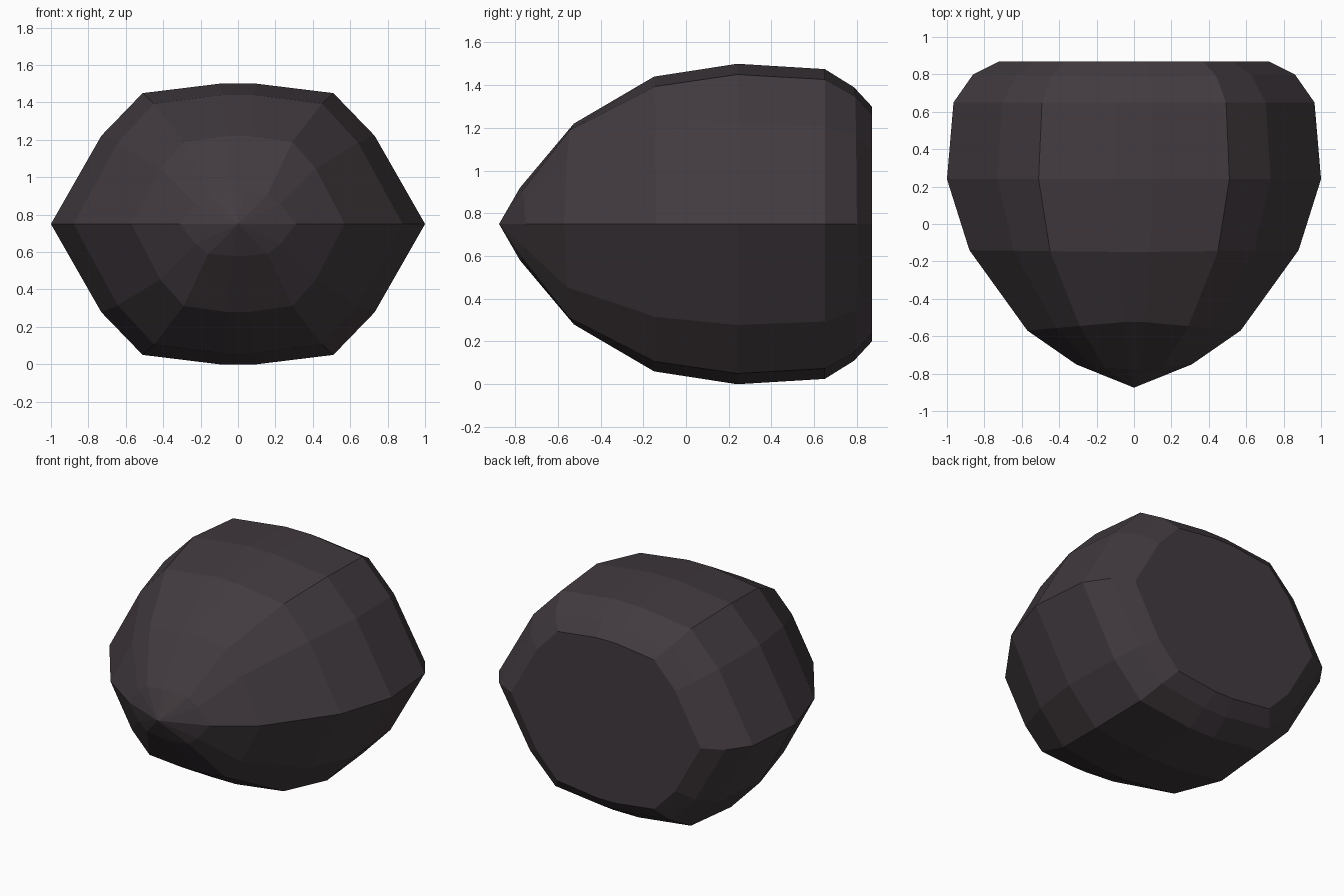
import bpy, bmesh

if "Cube" in bpy.data.objects:
    bpy.data.objects.remove(bpy.data.objects["Cube"])

# one dark stone colour
mat = bpy.data.materials.new("dark plum grey")
mat.diffuse_color = (0.054, 0.043, 0.050, 1)
mat.use_nodes = True
mat.node_tree.nodes["Principled BSDF"].inputs["Base Color"].default_value = mat.diffuse_color

# widest cross-section, one quarter mirrored into a full loop (x, z unit scale)
quarter = [(1.0, 0.0), (0.73, 0.63), (0.51, 0.933), (0.1, 1.0)]
half = quarter + [(-x, z) for x, z in reversed(quarter)]
section = half + [(x, -z) for x, z in reversed(half[1:-1])]

# stations front to back: y at centre, y at sides, half width, half height
stations = [
    (-0.78, -0.75, 0.31, 0.17),
    (-0.52, -0.57, 0.57, 0.47),
    (-0.15, -0.14, 0.88, 0.69),
    (0.24, 0.24, 1.0, 0.75),
    (0.65, 0.65, 0.965, 0.725),
    (0.785, 0.80, 0.86, 0.64),
    (0.87, 0.87, 0.72, 0.55),
]

# lofted body with pointed front and flat back
bm = bmesh.new()
rings = [[bm.verts.new((x * w, yc + (ys - yc) * abs(x), 0.75 + z * h))
          for x, z in section] for yc, ys, w, h in stations]
tip = bm.verts.new((0, -0.875, 0.75))
n = len(section)
for i in range(n):
    j = (i + 1) % n
    bm.faces.new((tip, rings[0][i], rings[0][j]))
    for a, b in zip(rings, rings[1:]):
        bm.faces.new((a[i], b[i], b[j], a[j]))
bm.faces.new(rings[-1])
bmesh.ops.recalc_face_normals(bm, faces=bm.faces)

mesh = bpy.data.meshes.new("faceted_body")
bm.to_mesh(mesh)
bm.free()
mesh.materials.append(mat)
body = bpy.data.objects.new("faceted_body", mesh)
bpy.context.collection.objects.link(body)
